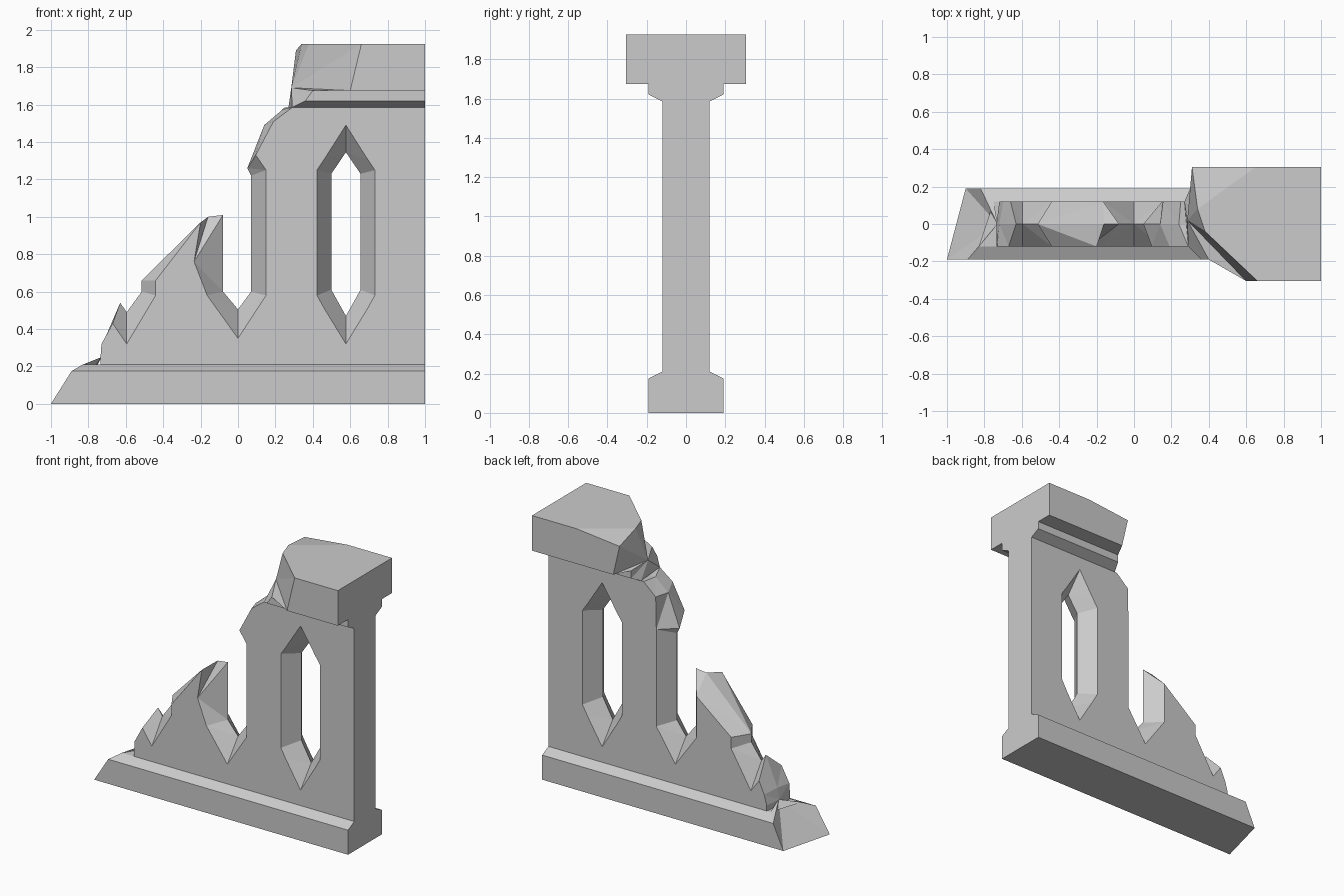
import bpy, bmesh

cube = bpy.data.objects.get("Cube")
if cube:
    bpy.data.objects.remove(cube)

stone = bpy.data.materials.new("grey_stone")
stone.use_nodes = True
COLOUR = (0.6, 0.6, 0.6, 1)
stone.diffuse_color = COLOUR
stone.node_tree.nodes["Principled BSDF"].inputs["Base Color"].default_value = COLOUR


def finish(name, bm):
    bmesh.ops.recalc_face_normals(bm, faces=bm.faces)
    mesh = bpy.data.meshes.new(name)
    bm.to_mesh(mesh)
    bm.free()
    mesh.materials.append(stone)
    obj = bpy.data.objects.new(name, mesh)
    bpy.context.scene.collection.objects.link(obj)
    return obj


def skin(bm, a, b):
    """Join two vertex loops with a strip of faces."""
    for i in range(len(a)):
        j = (i + 1) % len(a)
        bm.faces.new((a[i], a[j], b[j], b[i]))


def loft(name, layers):
    """Layers of (y, [(x, z), ...]) joined from front to back."""
    bm = bmesh.new()
    rings = [[bm.verts.new((x, y, z)) for x, z in pts] for y, pts in layers]
    for a, b in zip(rings, rings[1:]):
        skin(bm, a, b)
    bm.faces.new(rings[0])
    bm.faces.new(rings[-1])
    bmesh.ops.triangulate(bm, faces=[f for f in bm.faces if len(f.verts) == 4])
    return finish(name, bm)


def broken_beam(name, loop, centre, chip=None):
    """Moulding with a straight right end and a broken, fanned left end."""
    bm = bmesh.new()
    left = [bm.verts.new(p) for p in loop]
    right = [bm.verts.new((1, y, z)) for _, y, z in loop]
    skin(bm, left, right)
    bm.faces.new(right)
    fan = list(left)
    if chip is not None:
        bm.faces.new(left[chip - 1:chip + 2])
        fan.pop(chip)
    tip = bm.verts.new(centre)
    for a, b in zip(fan, fan[1:] + fan[:1]):
        bm.faces.new((a, b, tip))
    return finish(name, bm)


# Ruined wall: outlines of the front face, middle ridge and back face
front = [(1, .19), (-.735, .19), (-.735, .25), (-.73, .32), (-.67, .43),
         (-.595, .32), (-.44, .58), (-.44, .66), (-.2, .97), (-.235, .76),
         (-.165, .58), (0, .35), (.15, .58), (.15, 1.25), (.095, 1.33),
         (.19, 1.51), (.29, 1.585), (1, 1.6)]
ridge = [(1, .19), (-.735, .19), (-.735, .25), (-.72, .33), (-.63, .54),
         (-.595, .49), (-.515, .6), (-.515, .66), (-.16, 1), (-.08, 1.01),
         (-.08, .6), (0, .505), (.07, .6), (.07, 1.22), (.05, 1.26),
         (.14, 1.49), (.24, 1.575), (1, 1.6)]
back = [(1, .19), (-.72, .19), (-.72, .25), (-.7, .32), (-.66, .41),
        (-.595, .32), (-.44, .58), (-.44, .66), (-.165, .88), (-.165, .8),
        (-.165, .58), (0, .35), (.15, .58), (.15, 1.22), (.15, 1.27),
        (.155, 1.5), (.25, 1.585), (1, 1.6)]
wall = loft("ruined_wall", [(-.12, front), (0, ridge), (.12, back)])


# Pointed window, splayed outwards to both faces
def window_outline(half, foot, low, high, tip, cx=.577):
    return [(cx, foot), (cx + half, low), (cx + half, high),
            (cx, tip), (cx - half, high), (cx - half, low)]


inner = window_outline(.078, .47, .61, 1.23, 1.345)
outer = window_outline(.232, .17, .55, 1.27, 1.635)
cutter = loft("window_cutter", [(-.24, outer), (0, inner), (.24, outer)])
cutter.hide_render = True
cutter.hide_viewport = True
cutter.display_type = 'WIRE'
cut = wall.modifiers.new("window", 'BOOLEAN')
cut.operation = 'DIFFERENCE'
cut.solver = 'EXACT'
cut.object = cutter

# Plinth with chamfered top edges
broken_beam("plinth",
            [(-1, -.19, 0), (-.9, .19, 0), (-.82, .19, .175),
             (-.75, .12, .21), (-.83, -.12, .21), (-.89, -.19, .175)],
            (-.73, 0, .25))

# Heavy cornice with a stepped underside and a chipped rear corner
broken_beam("cornice",
            [(.29, -.12, 1.585), (.36, -.19, 1.62), (.4, -.19, 1.675),
             (.6, -.305, 1.675), (.66, -.305, 1.925), (.38, -.04, 1.925),
             (.34, .08, 1.925), (.65, .305, 1.925), (.31, .305, 1.89),
             (.36, .305, 1.675), (.3, .19, 1.675), (.3, .19, 1.62),
             (.27, .12, 1.585)],
            (.285, .02, 1.69), chip=7)
